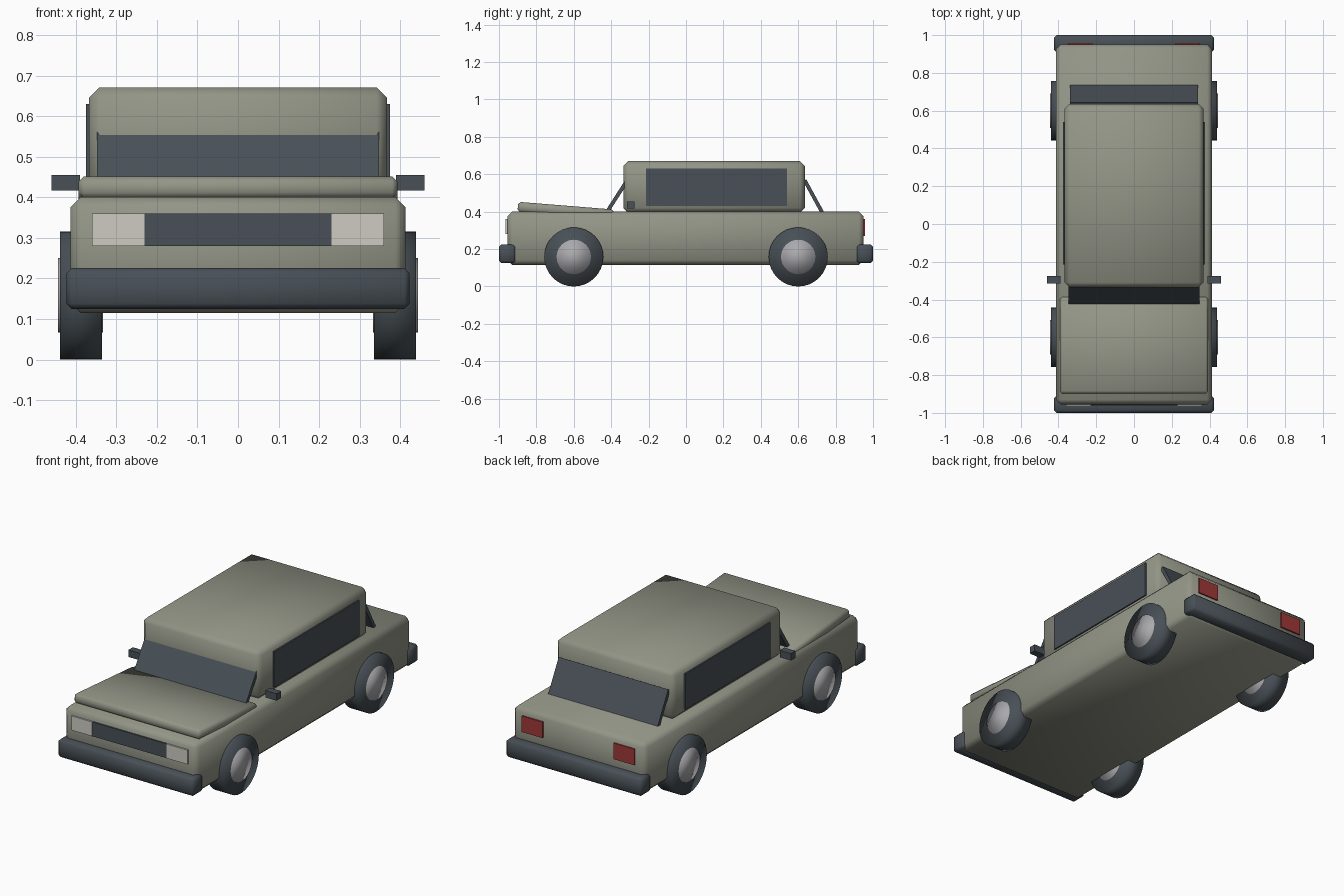
import bpy
import math

cube = bpy.data.objects.get("Cube")
if cube:
    bpy.data.objects.remove(cube, do_unlink=True)


def material(name, r, g, b):
    m = bpy.data.materials.new(name)
    m.use_nodes = True
    m.diffuse_color = (r, g, b, 1)
    m.node_tree.nodes["Principled BSDF"].inputs["Base Color"].default_value = (r, g, b, 1)
    return m


paint = material("olive_grey_paint", 0.29, 0.30, 0.24)
dark = material("dark_slate", 0.065, 0.08, 0.093)
lamp = material("pale_lamp", 0.62, 0.60, 0.54)
red = material("tail_red", 0.35, 0.04, 0.04)
steel = material("hub_steel", 0.40, 0.40, 0.42)


def box(name, x, y, z, mat, bevel=0, tilt=0):
    """Box spanning the (min, max) pairs, optionally chamfered and smooth, tilted about x."""
    spans = (x, y, z)
    bpy.ops.mesh.primitive_cube_add(size=1, location=[(a + b) / 2 for a, b in spans])
    ob = bpy.context.object
    ob.name = name
    ob.scale = [b - a for a, b in spans]
    bpy.ops.object.transform_apply(location=False, rotation=False, scale=True)
    ob.rotation_euler.x = tilt
    ob.data.materials.append(mat)
    if bevel:
        mod = ob.modifiers.new("chamfer", 'BEVEL')
        mod.width = bevel
        mod.segments = 1
        bpy.ops.object.shade_smooth()
    return ob


def disc(name, x, y, z, radius, width, mat):
    bpy.ops.mesh.primitive_cylinder_add(vertices=32, radius=radius, depth=width,
                                        location=(x, y, z), rotation=(0, math.pi / 2, 0))
    ob = bpy.context.object
    ob.name = name
    ob.data.materials.append(mat)
    bpy.ops.object.shade_smooth()


# Painted shell
box("body", (-0.413, 0.413), (-0.955, 0.95), (0.115, 0.40), paint, 0.025)
box("cabin", (-0.367, 0.367), (-0.335, 0.635), (0.395, 0.67), paint, 0.025)
box("hood", (-0.393, 0.393), (-0.90, -0.385), (0.378, 0.432), paint, 0.013, -0.08)

# Slanted glass
box("windshield", (-0.347, 0.347), (-0.377, -0.357), (0.385, 0.585), dark, tilt=-0.57)
box("rear_window", (-0.34, 0.34), (0.671, 0.691), (0.385, 0.58), dark, tilt=0.50)

# Bumpers
box("front_bumper", (-0.423, 0.423), (-1.0, -0.91), (0.125, 0.225), dark, 0.013)
box("rear_bumper", (-0.423, 0.423), (0.91, 1.0), (0.125, 0.225), dark, 0.013)

# Grille between the headlights
box("grille", (-0.23, 0.23), (-0.963, -0.954), (0.28, 0.36), dark)

# Mirrored side parts
for side, s in (("left", 1), ("right", -1)):
    def span(a, b):
        return tuple(sorted((a * s, b * s)))

    box(side + "_side_window", span(0.366, 0.375), (-0.215, 0.54), (0.43, 0.63), dark)
    box(side + "_mirror", span(0.39, 0.46), (-0.315, -0.275), (0.416, 0.455), dark)
    box(side + "_headlight", span(0.23, 0.36), (-0.964, -0.955), (0.28, 0.36), lamp)
    box(side + "_tail_light", span(0.22, 0.35), (0.949, 0.958), (0.27, 0.36), red)
    for end, y in (("front", -0.6), ("rear", 0.6)):
        disc(f"{side}_{end}_tire", s * 0.387, y, 0.158, 0.158, 0.104, dark)
        disc(f"{side}_{end}_hub", s * 0.388, y, 0.158, 0.092, 0.111, steel)
